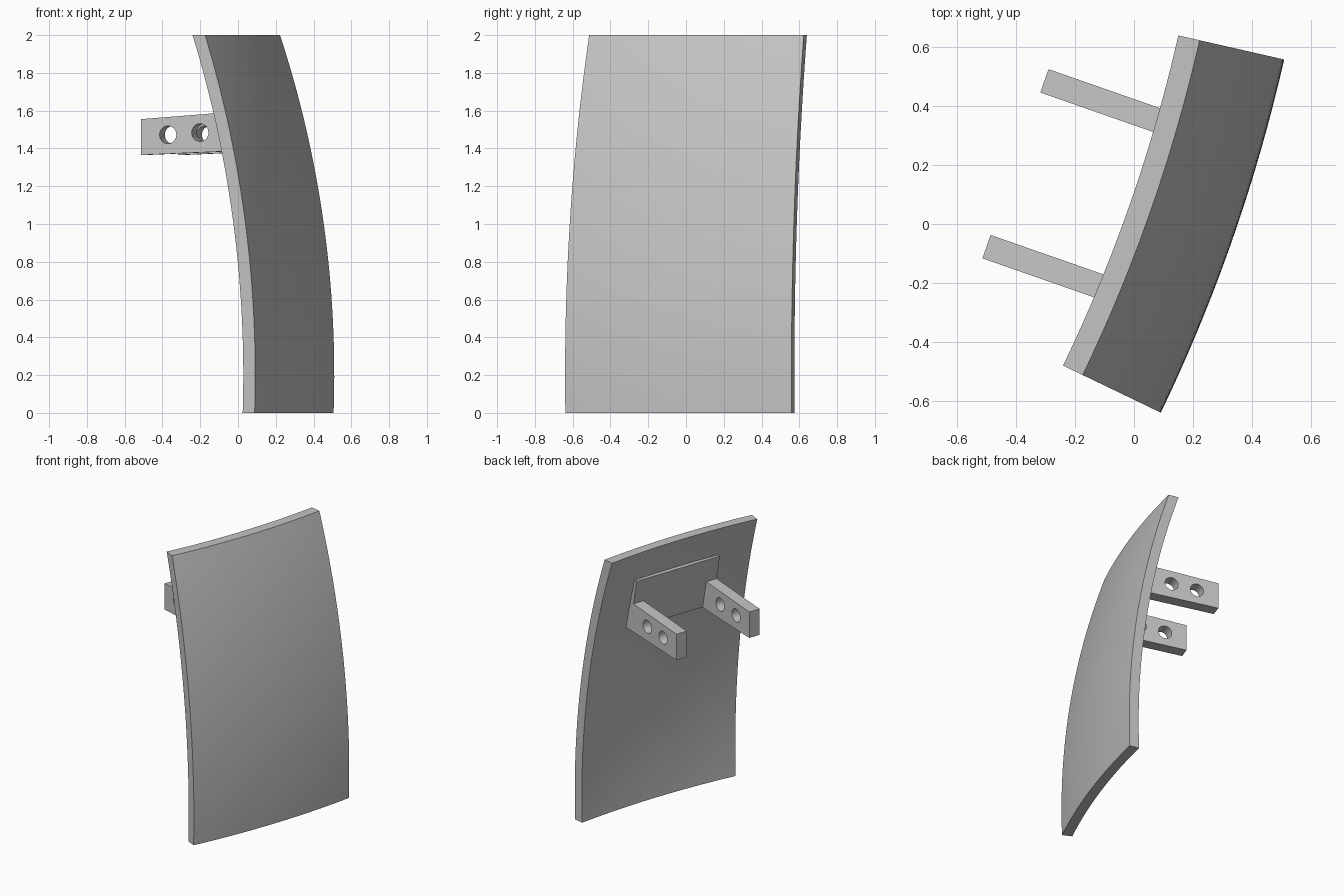
import bpy, bmesh
from math import radians, sin, cos, sqrt
from mathutils import Matrix

cube = bpy.data.objects.get("Cube")
if cube:
    bpy.data.objects.remove(cube, do_unlink=True)

grey = bpy.data.materials.new("plain grey")
grey.use_nodes = True
grey.diffuse_color = (0.55, 0.55, 0.55, 1)
grey.node_tree.nodes["Principled BSDF"].inputs["Base Color"].default_value = (0.55, 0.55, 0.55, 1)

# Every part is made in a frame with x radial, y sideways, z up,
# whose origin is the axis the panel curves around.
FRAME = Matrix.Translation((-5.0, 1.81, 0)) @ Matrix.Rotation(radians(-19.25), 4, 'Z')
OUTER, INNER, EQUATOR, HEIGHT = 5.65, 5.58, 0.2, 2.0
HALF_ANGLE = radians(6.45)


def loft(name, sections):
    """Skin a row of matching closed sections and cap both ends."""
    bm = bmesh.new()
    rings = [[bm.verts.new(p) for p in s] for s in sections]
    n = len(rings[0])
    for a, b in zip(rings, rings[1:]):
        for i in range(n):
            j = (i + 1) % n
            bm.faces.new((a[i], a[j], b[j], b[i]))
    for ring in (rings[0], rings[-1]):
        bm.faces.new(ring)
    bmesh.ops.recalc_face_normals(bm, faces=bm.faces)
    mesh = bpy.data.meshes.new(name)
    bm.to_mesh(mesh)
    bm.free()
    obj = bpy.data.objects.new(name, mesh)
    bpy.context.collection.objects.link(obj)
    obj.matrix_world = FRAME
    mesh.materials.append(grey)
    return obj


def prism(name, profile, y0, y1):
    return loft(name, [[(r, y, z) for r, z in profile] for y in (y0, y1)])


def activate(obj):
    bpy.ops.object.select_all(action='DESELECT')
    obj.select_set(True)
    bpy.context.view_layer.objects.active = obj


# Curved panel: slice of a spherical shell, cut flat at top and bottom
STEPS = 32
heights = [HEIGHT * i / STEPS for i in range(STEPS + 1)]
arc = lambda radius, z: (sqrt(radius ** 2 - (z - EQUATOR) ** 2), z)
shell = [arc(OUTER, z) for z in heights] + [arc(INNER, z) for z in reversed(heights)]
angles = [HALF_ANGLE * (2 * i / STEPS - 1) for i in range(STEPS + 1)]
panel = loft("curved_panel", [[(r * cos(a), r * sin(a), z) for r, z in shell] for a in angles])
activate(panel)
bpy.ops.object.shade_smooth_by_angle(angle=radians(30))

# Mounting plate, tilted and sunk into the hollow side of the panel
HALF_WIDTH, LUG = 0.34, 0.084
prism("mounting_plate", [(5.322, 1.77), (5.40, 1.39), (5.46, 1.39), (5.382, 1.77)],
      -HALF_WIDTH, HALF_WIDTH)

# Two lugs, each with a pair of round holes
lug_profile = [(4.87, 1.365), (4.87, 1.555), (5.40, 1.595), (5.47, 1.39)]
for name, side in (("left_lug", 1), ("right_lug", -1)):
    lug = prism(name, lug_profile, side * (HALF_WIDTH - LUG), side * HALF_WIDTH)
    for r, z in ((5.022, 1.472), (5.202, 1.484)):
        bpy.ops.mesh.primitive_cylinder_add(vertices=32, radius=0.047, depth=0.3)
        cutter = bpy.context.object
        cutter.hide_render = True
        cutter.matrix_world = (FRAME @ Matrix.Translation((r, side * (HALF_WIDTH - LUG / 2), z))
                               @ Matrix.Rotation(radians(90), 4, 'X'))
        activate(lug)
        cut = lug.modifiers.new("hole", 'BOOLEAN')
        cut.operation, cut.solver, cut.object = 'DIFFERENCE', 'EXACT', cutter
        bpy.ops.object.modifier_apply(modifier=cut.name)
        bpy.data.objects.remove(cutter, do_unlink=True)
    activate(lug)
    bpy.ops.object.shade_smooth_by_angle(angle=radians(30))
